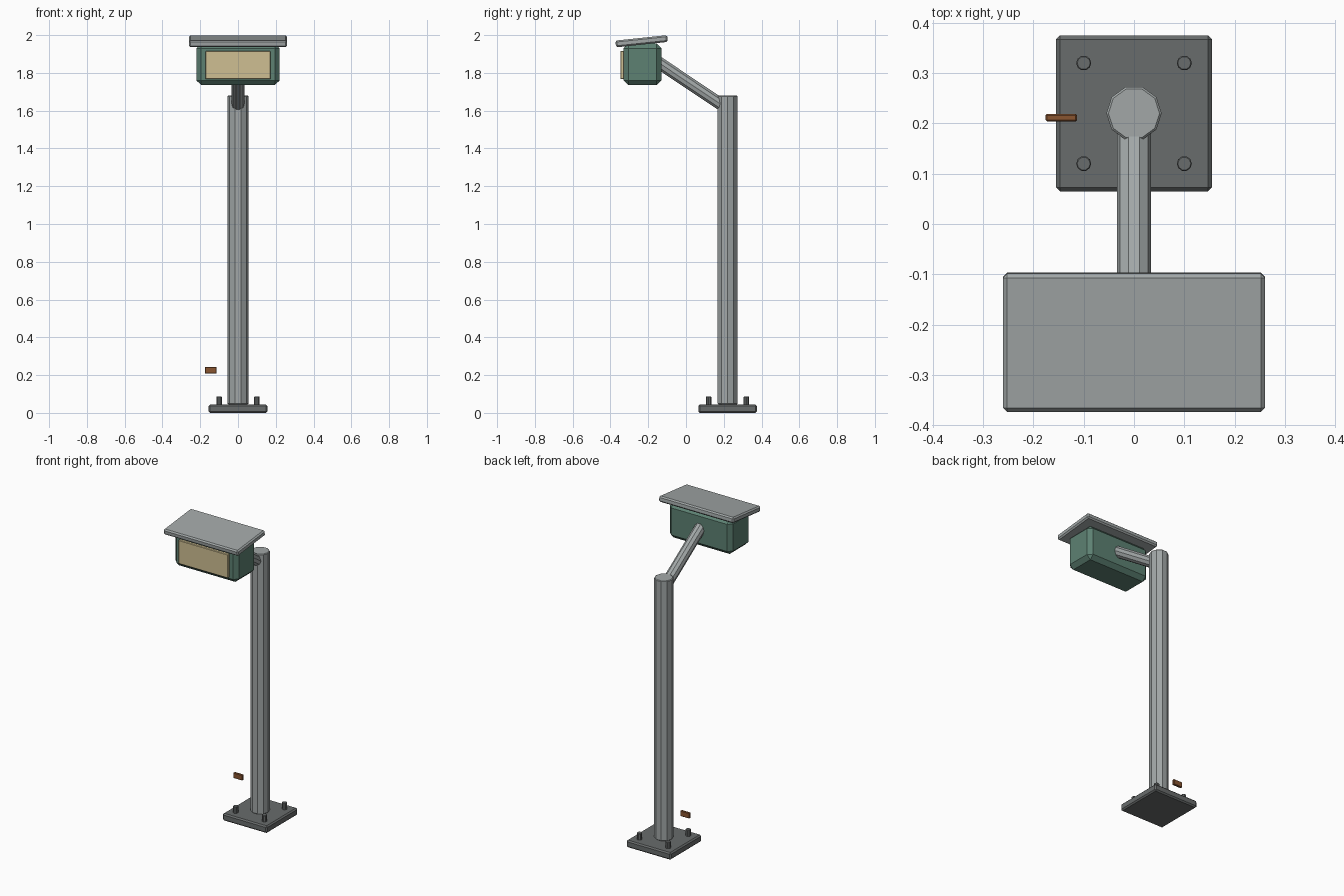
import bpy, bmesh
from math import radians
from mathutils import Vector, Matrix

if "Cube" in bpy.data.objects:
    bpy.data.objects.remove(bpy.data.objects["Cube"])


def material(name, rgb):
    m = bpy.data.materials.new(name)
    m.diffuse_color = (*rgb, 1)
    m.use_nodes = True
    m.node_tree.nodes["Principled BSDF"].inputs["Base Color"].default_value = m.diffuse_color
    return m


green = material("green_paint", (0.11, 0.22, 0.17))
cream = material("cream_lens", (0.62, 0.52, 0.29))
rust = material("rust", (0.25, 0.09, 0.03))
dark = material("dark_metal", (0.14, 0.15, 0.15))
steel = material("steel", (0.36, 0.39, 0.39))


def finish(name, bm, mat, bevel):
    me = bpy.data.meshes.new(name)
    bm.to_mesh(me)
    bm.free()
    me.materials.append(mat)
    ob = bpy.data.objects.new(name, me)
    bpy.context.collection.objects.link(ob)
    if bevel:
        b = ob.modifiers.new("Bevel", 'BEVEL')
        b.width, b.segments = bevel, 1
        b.limit_method, b.angle_limit = 'ANGLE', radians(50)
    return ob


def box(name, lo, hi, mat, bevel=0.0, tilt=0.0):
    lo, hi = Vector(lo), Vector(hi)
    bm = bmesh.new()
    bmesh.ops.create_cube(bm, size=1, matrix=Matrix.Diagonal((*(hi - lo), 1)))
    ob = finish(name, bm, mat, bevel)
    ob.location = (lo + hi) / 2
    ob.rotation_euler.x = tilt
    return ob


def rod(name, a, b, radius, mat, sides=10, bevel=0.0):
    a, b = Vector(a), Vector(b)
    d = b - a
    # one corner of the polygon always lies in the x = 0 plane
    z = d.normalized()
    x = Vector((1, 0, 0))
    y = z.cross(x)
    rot = Matrix((x, y, z)).transposed().to_4x4()
    bm = bmesh.new()
    bmesh.ops.create_cone(bm, cap_ends=True, segments=sides, radius1=radius,
                          radius2=radius, depth=d.length)
    bmesh.ops.rotate(bm, verts=bm.verts, matrix=Matrix.Rotation(radians(90), 3, 'Z'))
    bmesh.ops.transform(bm, verts=bm.verts,
                        matrix=Matrix.Translation((a + b) / 2) @ rot)
    return finish(name, bm, mat, bevel)


# Base plate and anchor bolts
box("base_plate", (-0.155, 0.065, 0), (0.155, 0.375, 0.045), dark, 0.008)
for sx in (-1, 1):
    for sy in (-1, 1):
        x, y = sx * 0.1, 0.22 + sy * 0.1
        rod("anchor_bolt", (x, y, 0.035), (x, y, 0.086), 0.015, dark, bevel=0.002)

# Pole and slanted arm
rod("pole", (0, 0.22, 0.045), (0, 0.22, 1.68), 0.055, steel, bevel=0.004)
rod("arm", (0, 0.21, 1.617), (0, -0.17, 1.871), 0.034, steel)

# Lamp housing, lens and tilted roof
box("housing", (-0.22, -0.33, 1.735), (0.22, -0.13, 1.955), green, 0.025)
box("lens", (-0.172, -0.347, 1.767), (0.172, -0.32, 1.916), cream, 0.003)
box("roof", (-0.26, -0.373, 1.9495), (0.26, -0.097, 1.9855), steel, 0.008, radians(6))

# Small tag beside the pole
box("tag", (-0.176, 0.204, 0.208), (-0.113, 0.219, 0.243), rust, 0.003)
